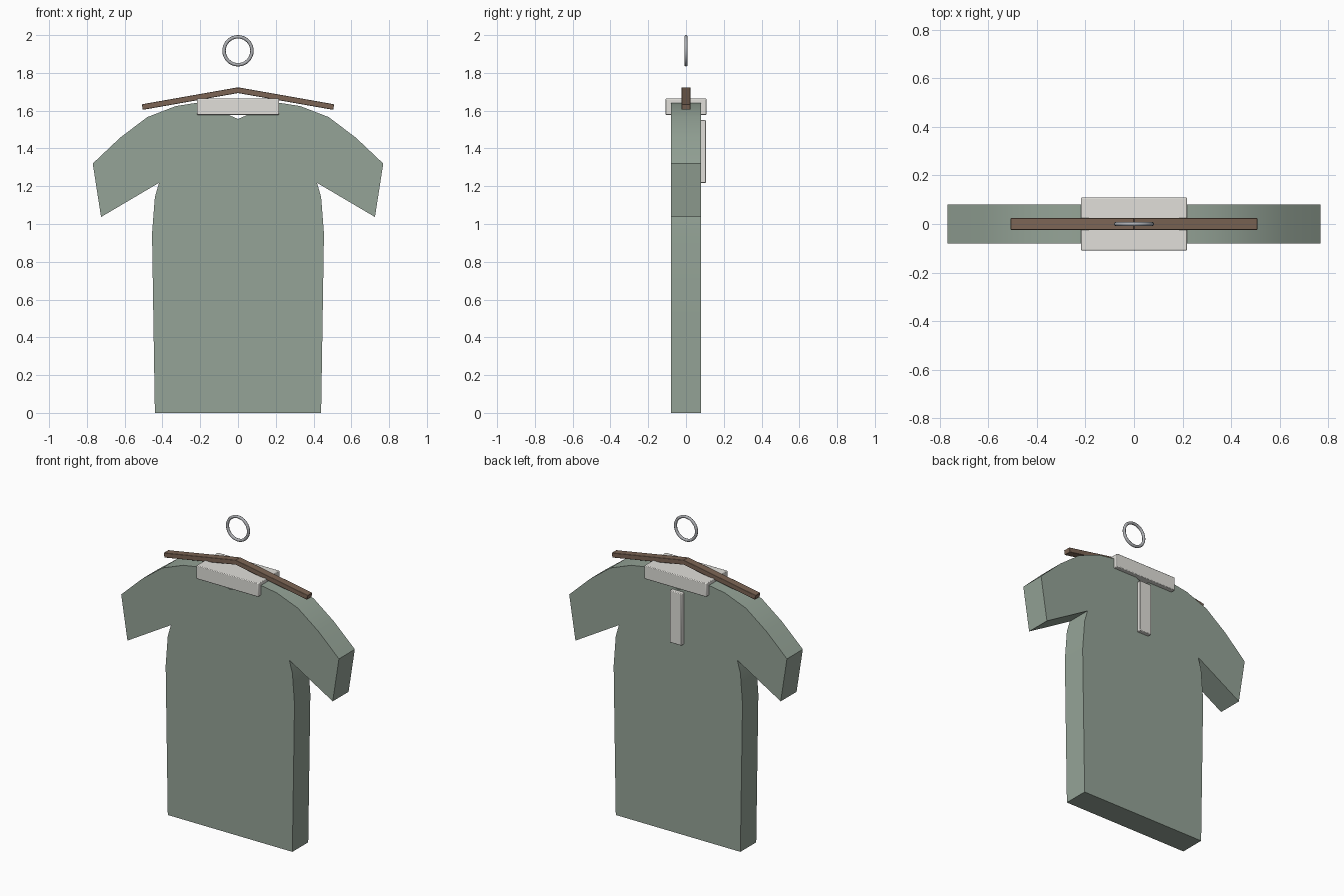
import bpy, bmesh, math
from mathutils import Matrix

if "Cube" in bpy.data.objects:
    bpy.data.objects.remove(bpy.data.objects["Cube"])


def material(name, color):
    m = bpy.data.materials.new(name)
    m.diffuse_color = (*color, 1)
    m.use_nodes = True
    m.node_tree.nodes["Principled BSDF"].inputs["Base Color"].default_value = m.diffuse_color
    return m


GREEN = material("sage_cloth", (0.30, 0.37, 0.31))
CREAM = material("cream_cloth", (0.75, 0.74, 0.70))
WOOD = material("wood", (0.20, 0.13, 0.09))
METAL = material("metal", (0.42, 0.43, 0.45))


def finish(name, bm, mat, bevel=0):
    bmesh.ops.recalc_face_normals(bm, faces=bm.faces)
    me = bpy.data.meshes.new(name)
    bm.to_mesh(me)
    bm.free()
    ob = bpy.data.objects.new(name, me)
    bpy.context.collection.objects.link(ob)
    me.materials.append(mat)
    if bevel:
        mod = ob.modifiers.new("soft_edges", 'BEVEL')
        mod.width = bevel
        mod.segments = 2
    bpy.ops.object.select_all(action='DESELECT')
    ob.select_set(True)
    bpy.context.view_layer.objects.active = ob
    bpy.ops.object.shade_smooth_by_angle(angle=math.radians(30))
    return ob


def box(name, center, size, mat, tilt=0, bevel=0.004):
    bm = bmesh.new()
    bmesh.ops.create_cube(bm, size=1, matrix=Matrix.Translation(center)
                          @ Matrix.Rotation(tilt, 4, 'Y') @ Matrix.Diagonal((*size, 1)))
    return finish(name, bm, mat, bevel)


# Shirt body with sleeves: right half of the outline, mirrored and extruded
half = [(0.44, 0), (0.448, 0.5), (0.455, 0.95), (0.44, 1.143), (0.418, 1.218),
        (0.725, 1.037), (0.769, 1.32), (0.624, 1.457), (0.48, 1.566),
        (0.33, 1.624), (0.21, 1.643), (0.16, 1.643), (0.09, 1.602), (0.04, 1.573)]
outline = half + [(0, 1.556)] + [(-x, z) for x, z in reversed(half)]
bm = bmesh.new()
face = bm.faces.new([bm.verts.new((x, -0.08, z)) for x, z in outline])
ext = bmesh.ops.extrude_face_region(bm, geom=[face])
bmesh.ops.translate(bm, vec=(0, 0.16, 0),
                    verts=[v for v in ext["geom"] if isinstance(v, bmesh.types.BMVert)])
finish("shirt_body", bm, GREEN)

# Collar band and button strip
box("collar", (0, 0, 1.621), (0.436, 0.218, 0.086), CREAM)
box("button_strip", (0, 0.089, 1.384), (0.084, 0.034, 0.332), CREAM)

# Hanger arms
slope = math.radians(10)
for side, label in ((1, "right"), (-1, "left")):
    box("hanger_arm_" + label, (side * 0.252, 0, 1.664), (0.517, 0.048, 0.03),
        WOOD, tilt=side * slope, bevel=0.003)

# Hanging ring
bpy.ops.mesh.primitive_torus_add(location=(0, 0, 1.917), rotation=(math.pi / 2, 0, 0),
                                 major_radius=0.074, minor_radius=0.009,
                                 major_segments=32, minor_segments=10)
ring = bpy.context.object
ring.name = "hanging_ring"
ring.data.materials.append(METAL)
bpy.ops.object.shade_smooth()
